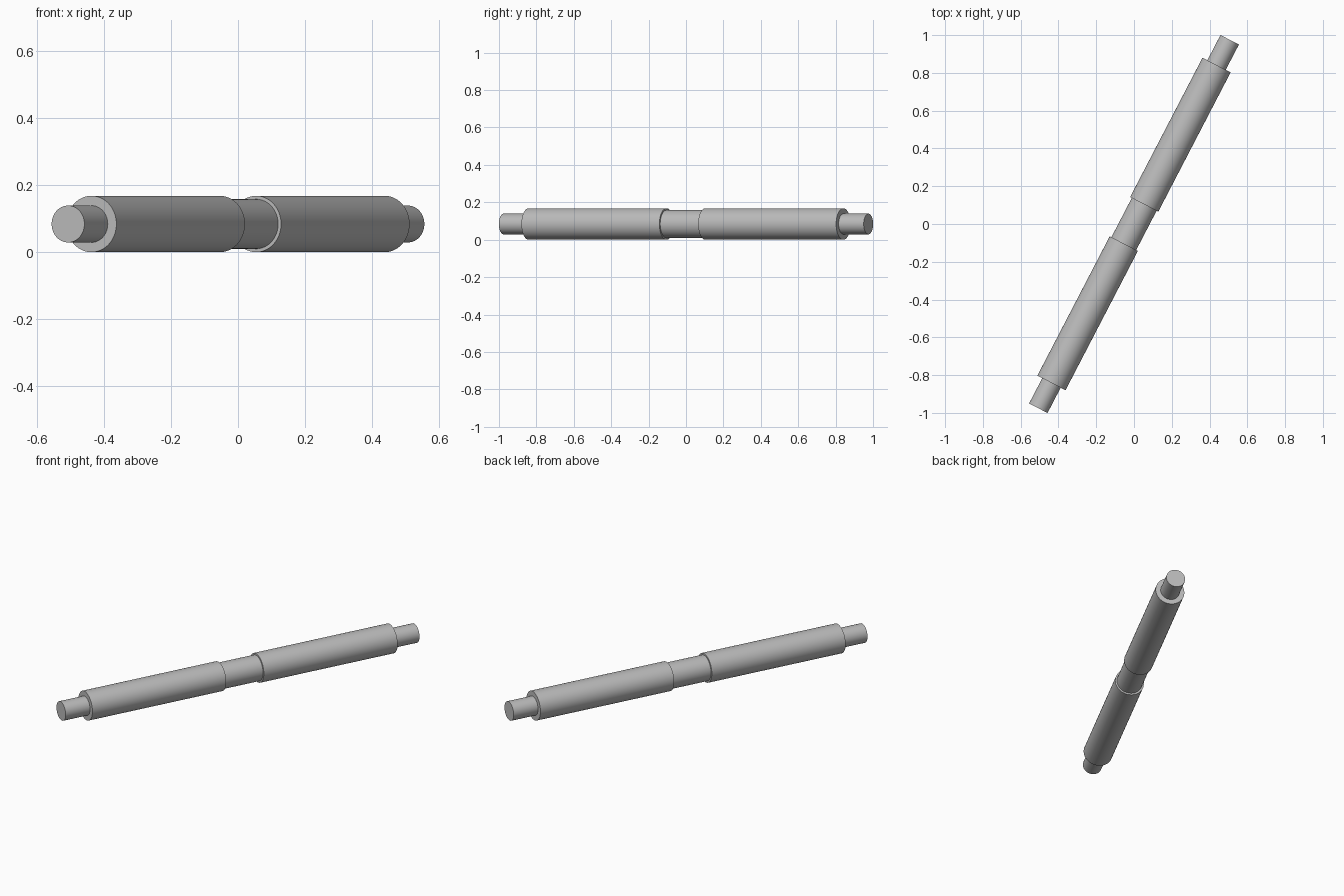
import bpy
import math
from mathutils import Matrix

default_cube = bpy.data.objects.get("Cube")
if default_cube:
    bpy.data.objects.remove(default_cube, do_unlink=True)

# One plain grey for the whole shaft
grey = bpy.data.materials.new("plain_grey")
grey.use_nodes = True
grey.diffuse_color = (0.5, 0.5, 0.5, 1)
grey.node_tree.nodes["Principled BSDF"].inputs["Base Color"].default_value = (0.5, 0.5, 0.5, 1)

# The shaft lies flat, turned about z away from the y axis
TURN = Matrix.Rotation(math.radians(-27.45), 4, "Z")
SLEEVE_RADIUS = 0.084


def shaft_section(name, radius, start, end):
    """Capped cylinder between two distances along the shaft axis."""
    bpy.ops.mesh.primitive_cylinder_add(vertices=64, radius=radius, depth=end - start)
    section = bpy.context.object
    section.name = name
    section.data.materials.append(grey)
    bpy.ops.object.shade_smooth_by_angle(angle=math.radians(30))
    section.matrix_world = (
        Matrix.Translation((0, 0, SLEEVE_RADIUS))
        @ TURN
        @ Matrix.Translation((0, (start + end) / 2, 0))
        @ Matrix.Rotation(math.radians(-90), 4, "X")
    )


# Narrower waist between the two sleeves
shaft_section("middle_collar", 0.074, -0.117, 0.117)

# Matching sleeve and end pin on each half
for side, sign in (("front", -1), ("back", 1)):
    shaft_section(side + "_sleeve", SLEEVE_RADIUS, *sorted((sign * 0.117, sign * 0.948)))
    shaft_section(side + "_pin", 0.055, *sorted((sign * 0.948, sign * 1.099)))
